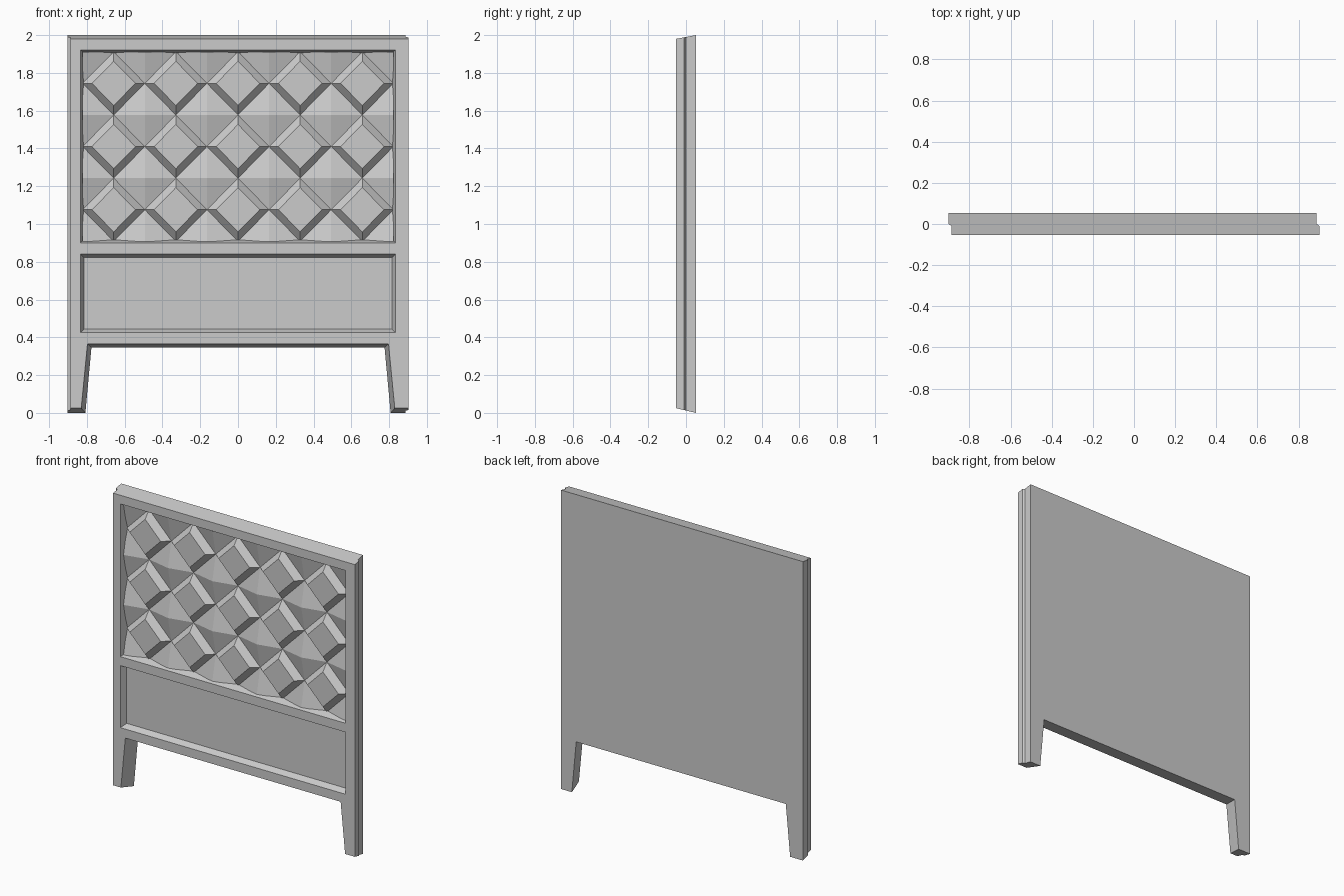
import bpy, bmesh, math

cube = bpy.data.objects.get("Cube")
if cube:
    bpy.data.objects.remove(cube, do_unlink=True)

grey = bpy.data.materials.new("plain grey")
grey.use_nodes = True
GREY = (0.6, 0.6, 0.6, 1)
grey.diffuse_color = GREY
grey.node_tree.nodes["Principled BSDF"].inputs["Base Color"].default_value = GREY

HALF = 0.053  # half the thickness


def finish(name, bm):
    mesh = bpy.data.meshes.new(name)
    bm.to_mesh(mesh)
    bm.free()
    mesh.materials.append(grey)
    obj = bpy.data.objects.new(name, mesh)
    bpy.context.collection.objects.link(obj)
    return obj


def loft(name, rings):
    """Closed solid through a list of matching point loops."""
    bm = bmesh.new()
    loops = [[bm.verts.new(p) for p in ring] for ring in rings]
    n = len(loops[0])
    for a, b in zip(loops, loops[1:]):
        for i in range(n):
            j = (i + 1) % n
            bm.faces.new((a[i], a[j], b[j], b[i]))
    bm.faces.new(loops[0])
    bm.faces.new(loops[-1])
    bmesh.ops.recalc_face_normals(bm, faces=bm.faces[:])
    return finish(name, bm)


# Board outline with two legs, tapering slightly from back to front
def outline(y, left, right):
    t = (y + HALF) / (2 * HALF)
    low, top = 0.025 * (1 - t), 1.98 + 0.02 * t
    foot, knee, arch = 0.83 - 0.022 * t, 0.797 - 0.021 * t, 0.365 - 0.02 * t
    pts = [(left, low), (-foot, low), (-knee, arch), (knee, arch),
           (foot, low), (right, low), (right, top), (left, top)]
    return [(x, y, z) for x, z in pts]


# Stepped side edges: the back half sits a little to one side
board = loft("board", [outline(-HALF, -0.887, 0.902), outline(-0.01, -0.887, 0.902),
                       outline(0, -0.902, 0.888), outline(HALF, -0.902, 0.888)])


# Recesses with sloping sides
def rect(y, x, z0, z1):
    return [(-x, y, z0), (x, y, z0), (x, y, z1), (-x, y, z1)]


def recess(z0, z1, floor, inset):
    slope = inset / (floor + HALF)
    out = 0.05
    grow = slope * out
    cutter = loft("recess_cutter", [
        rect(-HALF - out, 0.834 + grow, z0 - grow, z1 + grow),
        rect(floor, 0.834 - inset, z0 + inset, z1 - inset)])
    cutter.hide_render = True
    mod = board.modifiers.new("recess", "BOOLEAN")
    mod.operation = "DIFFERENCE"
    mod.solver = "EXACT"
    mod.object = cutter
    bpy.context.view_layer.objects.active = board
    bpy.ops.object.modifier_apply(modifier=mod.name)
    bpy.data.objects.remove(cutter, do_unlink=True)


recess(0.425, 0.84, -0.012, 0.018)
recess(0.9, 1.922, 0.006, 0.018)

# Faceted panel: flat diamonds with bevelled edges between four-sided pyramids
COLS, ROWS, W, H = 5, 3, 0.329, 0.3345
CENTRE_Z, INNER = 1.41, 0.70
VALLEY, DIAMOND, PEAK = 0.0, -0.042, -0.036
bm = bmesh.new()
for c in range(COLS):
    for r in range(ROWS):
        cx = (c - (COLS - 1) / 2) * W
        cz = CENTRE_Z + (r - (ROWS - 1) / 2) * H

        def point(u, v, y):
            return bm.verts.new((cx + u * W / 2, y, cz + v * H / 2))

        dirs = [(1, 0), (0, 1), (-1, 0), (0, -1)]
        nodes = [point(u, v, VALLEY) for u, v in dirs]
        inner = [point(u * INNER, v * INNER, DIAMOND) for u, v in dirs]
        bm.faces.new(inner)
        for i in range(4):
            j = (i + 1) % 4
            corner = point(dirs[i][0] + dirs[j][0], dirs[i][1] + dirs[j][1], PEAK)
            bm.faces.new((nodes[i], nodes[j], inner[j], inner[i]))
            bm.faces.new((nodes[i], corner, nodes[j]))
bmesh.ops.remove_doubles(bm, verts=bm.verts[:], dist=0.0005)
finish("faceted_panel", bm)
